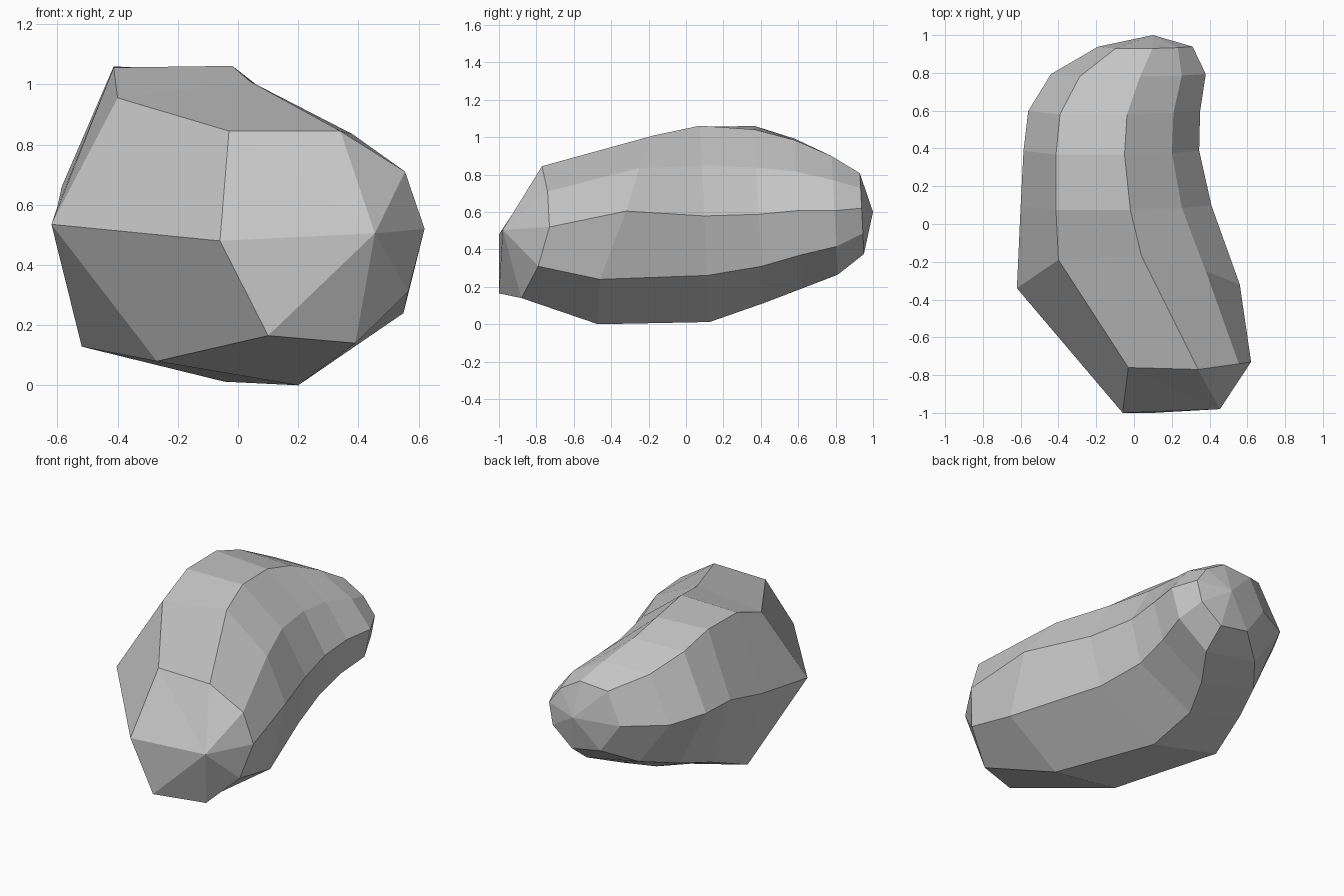
import bpy
import bmesh
from mathutils import Vector

default_cube = bpy.data.objects.get("Cube")
if default_cube:
    bpy.data.objects.remove(default_cube, do_unlink=True)


def flat_material(name, colour):
    material = bpy.data.materials.new(name)
    material.use_nodes = True
    material.diffuse_color = colour
    material.node_tree.nodes["Principled BSDF"].inputs["Base Color"].default_value = colour
    return material


# Every ring has eight corners, in the order: upper left, top, upper right,
# right, lower right, bottom, lower left, left.
LOWER_LEFT, LEFT = 6, 7
blunt_end_ring = [
    (-.03, -.76, .845), (.34, -.77, .845), (.555, -.74, .71), (.62, -.73, .52),
    (.565, -.79, .31), (.39, -.88, .14), (.10, -1, .165), (-.06, -1, .48),
]
shoulder_ring = [
    (-.40, -.19, .955), (.04, -.17, 1.01), (.38, -.25, .835), (.56, -.32, .605),
    (.55, -.46, .24), (.20, -.47, 0), (-.27, -.5, .08), (-.62, -.34, .535),
]


def tail_ring(centre, half_width, half_height, keel, flank, roll):
    """Shared section: keel and flank place the two lowest corners sideways,
    roll raises the left side and lowers the right."""
    section = [(-.63, .97), (.15, .98), (.69, .58), (1, .07),
               (.88, -.53), (keel, -1), (-flank, -.78), (-1, .1)]
    return [Vector(centre) + Vector((across * half_width,
                                     -.05 * up * half_height,
                                     up * half_height - roll * across))
            for across, up in section]


tail_rings = [
    tail_ring((-.095, .10, .542), .505, .53, .1, .84, 0),
    tail_ring((-.12, .39, .585), .465, .47, .09, .74, .03),
    tail_ring((-.105, .60, .595), .455, .4, .25, .62, .015),
    tail_ring((-.03, .795, .585), .41, .32, .4, .5, 0),
    tail_ring((.06, .94, .59), .25, .22, .32, .48, -.015),
]


def loft(mesh, rings, start_tip, end_tip):
    """Join neighbouring rings with quads and close both ends with fans."""
    loops = [[mesh.verts.new(point) for point in ring] for ring in rings]
    sides = len(loops[0])
    for near, far in zip(loops, loops[1:]):
        for i in range(sides):
            j = (i + 1) % sides
            mesh.faces.new((near[i], near[j], far[j], far[i]))
    for loop, tip in ((loops[0], start_tip), (loops[-1], end_tip)):
        apex = mesh.verts.new(tip)
        for i in range(sides):
            mesh.faces.new((apex, loop[i], loop[(i + 1) % sides]))
    return loops


# Curved stone body
stone_mesh = bpy.data.meshes.new("stone")
builder = bmesh.new()
loops = loft(builder, [blunt_end_ring, shoulder_ring] + tail_rings,
             start_tip=(.455, -.98, .505), end_tip=(.10, 1, .6))

# Hard crease running down from the left shoulder to the underside
bmesh.ops.connect_verts(builder, verts=[loops[1][LEFT], loops[2][LOWER_LEFT]])

bmesh.ops.recalc_face_normals(builder, faces=builder.faces)
builder.to_mesh(stone_mesh)
builder.free()
stone_mesh.materials.append(flat_material("stone grey", (.56, .56, .56, 1)))

stone = bpy.data.objects.new("stone", stone_mesh)
bpy.context.scene.collection.objects.link(stone)
